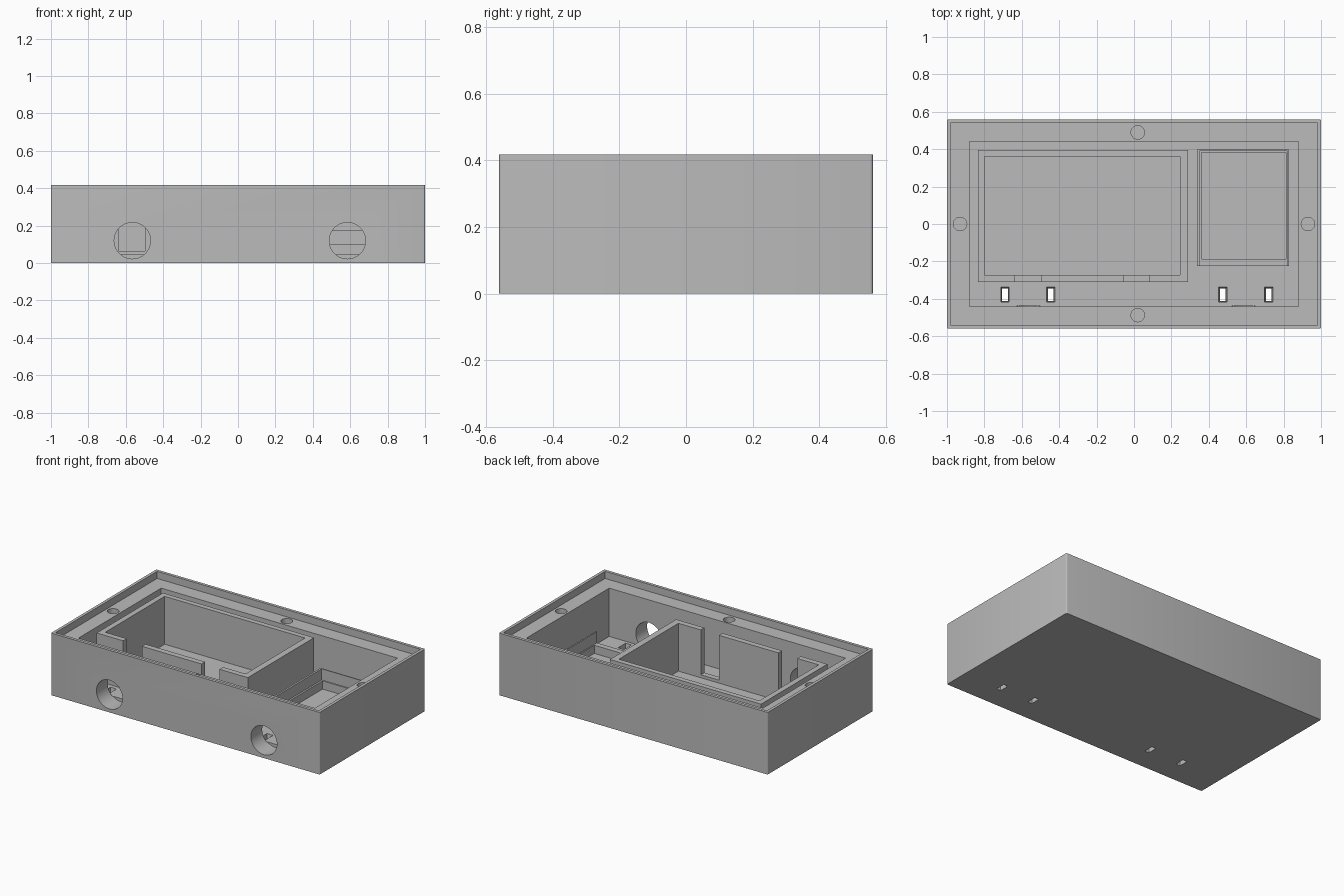
import bpy, bmesh, math
from mathutils import Matrix

if "Cube" in bpy.data.objects:
    bpy.data.objects.remove(bpy.data.objects["Cube"])

grey = bpy.data.materials.new("plain_grey")
grey.diffuse_color = (0.5, 0.5, 0.5, 1)
grey.use_nodes = True
grey.node_tree.nodes["Principled BSDF"].inputs["Base Color"].default_value = grey.diffuse_color


def finish(name, bm):
    bmesh.ops.recalc_face_normals(bm, faces=bm.faces)
    me = bpy.data.meshes.new(name)
    bm.to_mesh(me)
    bm.free()
    ob = bpy.data.objects.new(name, me)
    bpy.context.collection.objects.link(ob)
    me.materials.append(grey)
    return ob


def block(name, x0, x1, y0, y1, z0, z1, bevel=0, grow=0):
    """Box from bounds; bevel rounds upright edges, grow widens the top."""
    bm = bmesh.new()
    bmesh.ops.create_cube(bm, size=1)
    for v in bm.verts:
        sx, sy, top = v.co.x > 0, v.co.y > 0, v.co.z > 0
        g = grow if top else 0
        v.co = (x1 + g if sx else x0 - g, y1 + g if sy else y0 - g, z1 if top else z0)
    if bevel:
        edges = [e for e in bm.edges if abs(e.verts[0].co.z - e.verts[1].co.z) > 1e-4]
        bmesh.ops.bevel(bm, geom=edges, offset=bevel, segments=3, profile=0.5, affect='EDGES')
    return finish(name, bm)


def cylinder(name, x, y, z, r, depth, along_y=False):
    bm = bmesh.new()
    bmesh.ops.create_cone(bm, cap_ends=True, segments=48, radius1=r, radius2=r, depth=depth)
    if along_y:
        bm.transform(Matrix.Rotation(math.pi / 2, 4, 'X'))
    bm.transform(Matrix.Translation((x, y, z)))
    return finish(name, bm)


def cut(target, cutters):
    bpy.context.view_layer.objects.active = target
    for c in cutters:
        m = target.modifiers.new("cut", 'BOOLEAN')
        m.operation, m.solver, m.object = 'DIFFERENCE', 'EXACT', c
        bpy.ops.object.modifier_apply(modifier=m.name)
        bpy.data.objects.remove(c)


FLOOR, LEDGE, TOP = 0.045, 0.37, 0.418

# Outer case: lid recess, main cavity, front ports, screw holes, floor slots
case = block("case", -1, 1, -0.56, 0.56, 0, TOP, bevel=0.008)
cutters = [block("lid_recess", -0.98, 0.98, -0.54, 0.54, LEDGE, 0.6),
           block("cavity", -0.88, 0.88, -0.44, 0.44, FLOOR, 0.5)]
for x in (-0.565, 0.585):
    cutters.append(cylinder("port", x, -0.52, 0.12, 0.097, 0.17, along_y=True))
for x, y in ((-0.93, 0), (0.93, 0), (0.02, 0.49), (0.02, -0.487)):
    cutters.append(cylinder("screw_hole", x, y, 0.32, 0.036, 0.24))
for x in (-0.69, -0.445, 0.475, 0.72):
    cutters.append(block("slot", x - 0.014, x + 0.014, -0.409, -0.346, -0.01, 0.05, grow=0.009))
cut(case, cutters)

# Large compartment wall with two cable notches in its front
tray = block("large_compartment", -0.835, 0.29, -0.31, 0.395, FLOOR - 0.01, 0.367)
cut(tray, [block("tray_inside", -0.798, 0.247, -0.272, 0.36, 0, 0.5),
           block("notch_left", -0.638, -0.498, -0.4, -0.26, 0.065, 0.5),
           block("notch_right", -0.055, 0.08, -0.4, -0.26, 0.065, 0.5)])

# Small compartment: low frame with a stepped seat, open above its front edge
frame = block("small_compartment", 0.337, 0.83, -0.225, 0.397, FLOOR - 0.01, 0.175)
cut(frame, [block("frame_inside", 0.362, 0.814, -0.187, 0.382, 0, 0.5),
            block("frame_seat", 0.35, 0.821, -0.3, 0.39, 0.1, 0.5)])

# Keep box edges crisp while the round bores and corners stay smooth
for ob in (case, tray, frame):
    bpy.ops.object.select_all(action='DESELECT')
    ob.select_set(True)
    bpy.context.view_layer.objects.active = ob
    bpy.ops.object.shade_smooth_by_angle(angle=math.radians(32))
